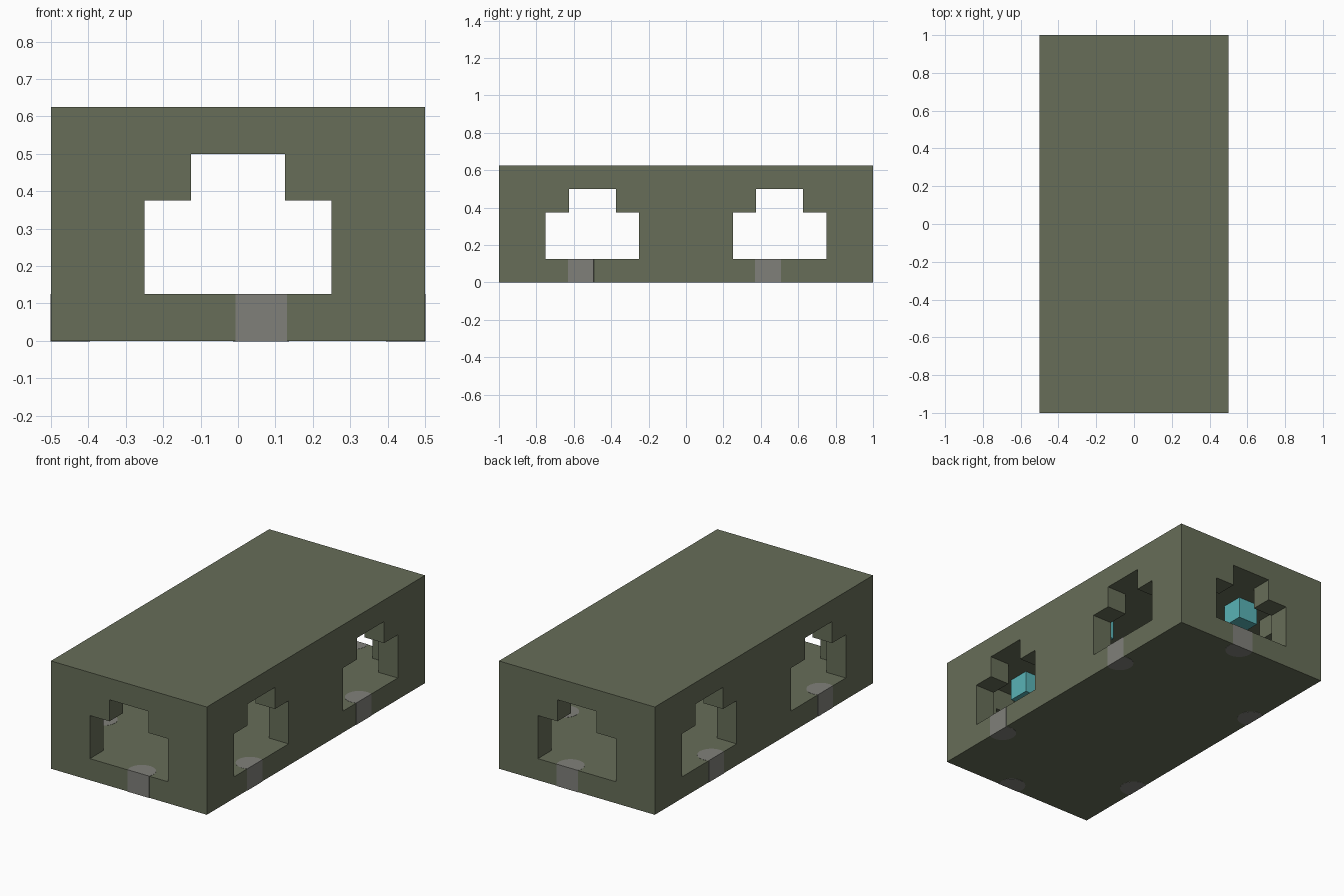
import bpy, bmesh, math
from mathutils import Matrix

old = bpy.data.objects.get("Cube")
if old:
    bpy.data.objects.remove(old, do_unlink=True)

U = 0.125  # wall thickness and module size


def material(name, rgb):
    m = bpy.data.materials.new(name)
    m.use_nodes = True
    m.diffuse_color = (*rgb, 1)
    m.node_tree.nodes["Principled BSDF"].inputs["Base Color"].default_value = (*rgb, 1)
    return m


green = material("olive_green", (0.135, 0.155, 0.098))
grey = material("warm_grey", (0.216, 0.216, 0.195))
cyan = material("cyan", (0.10, 0.45, 0.47))


def prism(name, outline, start, end, mat, matrix=Matrix()):
    """Extrude a 2D outline along z, then place it with a matrix."""
    bm = bmesh.new()
    face = bm.faces.new([bm.verts.new((x, y, start)) for x, y in outline])
    top = bmesh.ops.extrude_face_region(bm, geom=[face])["geom"]
    for v in top:
        if isinstance(v, bmesh.types.BMVert):
            v.co.z = end
    bmesh.ops.transform(bm, matrix=matrix, verts=bm.verts)
    bmesh.ops.recalc_face_normals(bm, faces=bm.faces)
    me = bpy.data.meshes.new(name)
    bm.to_mesh(me)
    bm.free()
    me.materials.append(mat)
    ob = bpy.data.objects.new(name, me)
    bpy.context.collection.objects.link(ob)
    return ob


def box(name, x, y, z, mat):
    return prism(name, [(x[0], y[0]), (x[1], y[0]), (x[1], y[1]), (x[0], y[1])], *z, mat)


def carve(target, cutter):
    cutter.hide_render = True
    mod = target.modifiers.new("carve", "BOOLEAN")
    mod.operation = "DIFFERENCE"
    mod.solver = "EXACT"
    mod.object = cutter
    bpy.context.view_layer.objects.active = target
    bpy.ops.object.modifier_apply(modifier=mod.name)
    bpy.data.objects.remove(cutter, do_unlink=True)


# Hollow block with a floor, a roof and four walls
shell = box("shell", (-4 * U, 4 * U), (-8 * U, 8 * U), (0, 5 * U), green)
carve(shell, box("hollow", (-3 * U, 3 * U), (-7 * U, 7 * U), (U, 4 * U), green))

# Stepped openings: one through both ends, two through the sides
half = [(2, 1), (2, 3), (1, 3), (1, 4)]
step = [(x * U, z * U) for x, z in half + [(-x, z) for x, z in reversed(half)]]
along_y = Matrix.Rotation(math.pi / 2, 4, "X")
across = Matrix.Rotation(math.pi / 2, 4, "Z") @ along_y
carve(shell, prism("end_opening", step, -1.2, 1.2, green, along_y))
for y in (-0.5, 0.5):
    carve(shell, prism("side_opening", step, -0.7, 0.7, green,
                       Matrix.Translation((0, y, 0)) @ across))

# Round inlays set in each sill, cut flat at the outer wall
R, INSET, PROUD = 0.075, 0.03, 0.001
reach = math.pi / 2 + math.acos(-INSET / R) - math.pi / 2
arc = [-reach + 2 * reach * i / 24 for i in range(25)]
inlay = [(R * math.sin(a), INSET + R * math.cos(a)) for a in arc]
inlay = [(x, -PROUD if y < 1e-5 else y) for x, y in inlay]


def sill_inlay(name, x, y, angle):
    prism(name, inlay, -PROUD, U + PROUD, grey,
          Matrix.Translation((x, y, 0)) @ Matrix.Rotation(angle, 4, "Z"))


SHIFT = 0.062
sill_inlay("front_inlay", SHIFT, -1, 0)
sill_inlay("back_inlay", SHIFT, 1, math.pi)
for label, y in (("front", -0.5), ("back", 0.5)):
    sill_inlay(label + "_left_inlay", 0.5, y - SHIFT, math.pi / 2)
    sill_inlay(label + "_right_inlay", -0.5, y - SHIFT, -math.pi / 2)

# Small blocks hanging from the ceiling, in pairs turned half a circle
for label, cx, cy in (("end", 1.5, -5.5), ("middle", 2.5, 0.5)):
    for side, s in (("left", 1), ("right", -1)):
        x, y = s * cx * U, s * cy * U
        box(label + "_block_" + side, (x - U / 2, x + U / 2), (y - U / 2, y + U / 2),
            (3 * U, 4 * U), cyan)
